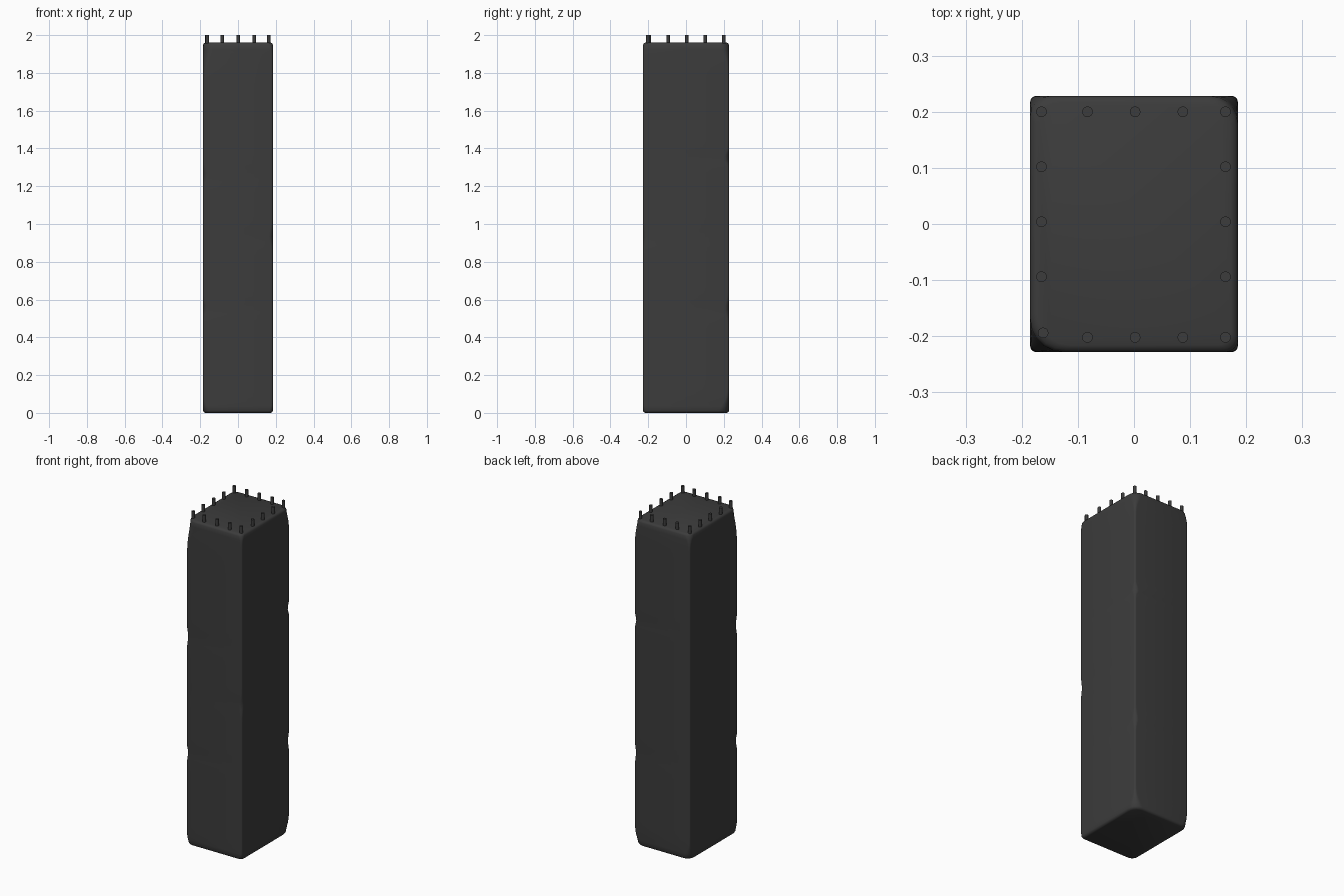
import bpy, bmesh, math

if "Cube" in bpy.data.objects:
    bpy.data.objects.remove(bpy.data.objects["Cube"])

HX, HY, TOP = 0.185, 0.228, 1.96
ARC = 5

mat = bpy.data.materials.new("dark_concrete")
mat.diffuse_color = (0.045, 0.045, 0.045, 1)
mat.use_nodes = True
mat.node_tree.nodes["Principled BSDF"].inputs["Base Color"].default_value = mat.diffuse_color

# worn corners: (x sign, y sign) -> chips as (height, spread, extra radius)
CORNERS = {
    (1, 1): [(TOP, 0.07, 0.04), (1.35, 0.025, 0.02), (0.55, 0.04, 0.015), (0, 0.06, 0.045)],
    (-1, 1): [(TOP, 0.04, 0.03), (0, 0.05, 0.03)],
    (-1, -1): [(TOP, 0.11, 0.05), (1.25, 0.04, 0.018), (0.55, 0.03, 0.018), (0, 0.04, 0.025)],
    (1, -1): [(TOP, 0.03, 0.015), (0.93, 0.04, 0.012), (0, 0.02, 0.01)],
}


def radius(corner, z):
    return 0.01 + sum(a * math.exp(-((z - c) / w) ** 2) for c, w, a in CORNERS[corner])


def ring(bm, z, inset):
    """Rounded rectangle whose corner radii depend on the height."""
    verts = []
    for k, (sx, sy) in enumerate(CORNERS):
        r = radius((sx, sy), z)
        cx, cy = sx * (HX - inset - r), sy * (HY - inset - r)
        for i in range(ARC + 1):
            a = math.pi / 2 * (k + i / ARC)
            verts.append(bm.verts.new((cx + r * math.cos(a), cy + r * math.sin(a), z)))
    return verts


# column body: lofted sections with softened top and bottom edges
bm = bmesh.new()
sections = [(0, 0.012), (0.004, 0.004), (0.012, 0)]
sections += [(0.012 + (TOP - 0.024) * i / 80, 0) for i in range(1, 80)]
sections += [(TOP - 0.012, 0), (TOP - 0.004, 0.004), (TOP, 0.012)]
rings = [ring(bm, z, inset) for z, inset in sections]
n = len(rings[0])
for lo, hi in zip(rings, rings[1:]):
    for i in range(n):
        j = (i + 1) % n
        bm.faces.new((lo[i], lo[j], hi[j], hi[i]))
bm.faces.new(rings[0][::-1])
bm.faces.new(rings[-1])
mesh = bpy.data.meshes.new("column_body")
bm.to_mesh(mesh)
bm.free()
body = bpy.data.objects.new("column_body", mesh)
bpy.context.collection.objects.link(body)
objects = [body]

# reinforcing bars around the rim
xs = (-0.165, -0.083, 0.002, 0.087, 0.163)
ys = (-0.202, -0.094, 0.004, 0.102, 0.2)
for i, x in enumerate(xs):
    for j, y in enumerate(ys):
        if i in (0, 4) or j in (0, 4):
            px, py = (-0.162, -0.194) if i == j == 0 else (x, y)
            bpy.ops.mesh.primitive_cylinder_add(vertices=16, radius=0.0095, depth=0.1,
                                                location=(px, py, 1.95))
            bar = bpy.context.object
            bar.name = f"rebar_{i}_{j}"
            objects.append(bar)

for ob in objects:
    ob.data.materials.append(mat)
    ob.select_set(True)
bpy.context.view_layer.objects.active = body
bpy.ops.object.shade_smooth_by_angle(angle=math.radians(40))
